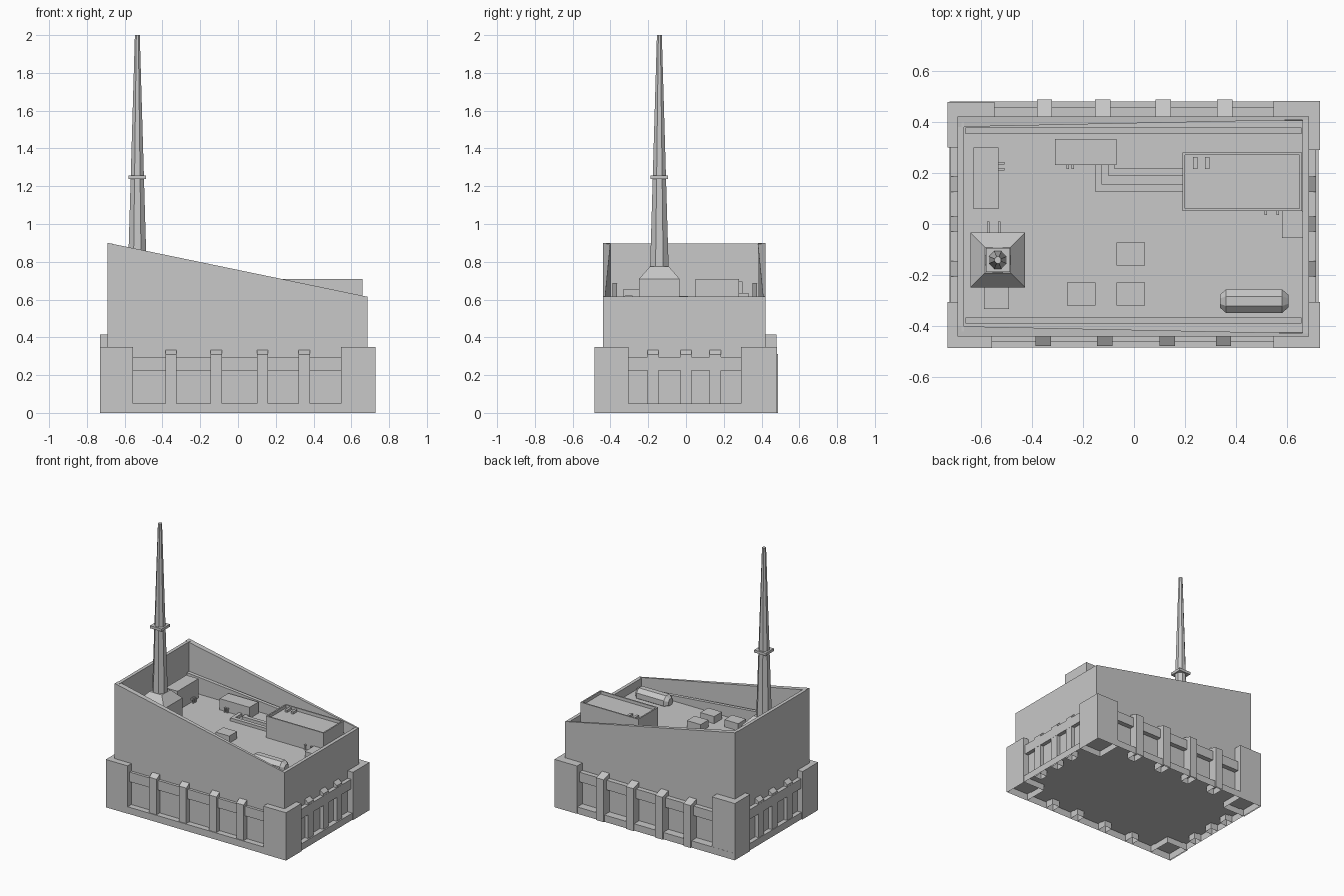
import bpy, bmesh, math
from mathutils import Vector, Matrix

cube = bpy.data.objects.get("Cube")
if cube:
    bpy.data.objects.remove(cube, do_unlink=True)

GREY = (0.58, 0.58, 0.58, 1)
mat = bpy.data.materials.new("concrete grey")
mat.use_nodes = True
mat.diffuse_color = GREY
mat.node_tree.nodes["Principled BSDF"].inputs["Base Color"].default_value = GREY


def finish(name, bm, hollow=False):
    bmesh.ops.recalc_face_normals(bm, faces=bm.faces)
    if hollow:
        bm.normal_update()
        under = [f for f in bm.faces if f.normal.z < -0.9]
        bmesh.ops.delete(bm, geom=under, context="FACES")
    me = bpy.data.meshes.new(name)
    bm.to_mesh(me)
    bm.free()
    me.materials.append(mat)
    ob = bpy.data.objects.new(name, me)
    bpy.context.scene.collection.objects.link(ob)
    return ob


def prism(name, pts, axis, a, b, hollow=False):
    """Extrude a profile along x (pts are y, z) or y (pts are x, z)."""
    bm = bmesh.new()
    place = (lambda p: (a, *p)) if axis == "x" else (lambda p: (p[0], a, p[1]))
    face = bm.faces.new([bm.verts.new(place(p)) for p in pts])
    new = bmesh.ops.extrude_face_region(bm, geom=[face])["geom"]
    move = Vector((b - a, 0, 0)) if axis == "x" else Vector((0, b - a, 0))
    bmesh.ops.translate(bm, vec=move, verts=[v for v in new if isinstance(v, bmesh.types.BMVert)])
    return finish(name, bm, hollow)


def box(name, x0, x1, y0, y1, z0, z1, hollow=False):
    return prism(name, [(x0, z0), (x1, z0), (x1, z1), (x0, z1)], "y", y0, y1, hollow)


def lathe(name, profile, sides, centre, turn=None):
    """Stack polygon rings of (radius, height) about z and cap the ends."""
    bm = bmesh.new()
    rings = []
    for r, h in profile:
        R = r / math.cos(math.pi / sides)
        angles = [(i + 0.5) * math.tau / sides for i in range(sides)]
        rings.append([bm.verts.new((R * math.cos(t), R * math.sin(t), h)) for t in angles])
    for lo, hi in zip(rings, rings[1:]):
        for i in range(sides):
            j = (i + 1) % sides
            bm.faces.new((lo[i], lo[j], hi[j], hi[i]))
    bm.faces.new(rings[0])
    bm.faces.new(rings[-1])
    if turn:
        bm.transform(turn)
    bm.transform(Matrix.Translation(centre))
    return finish(name, bm)


# Main hall: roof slab and four walls with a sloping rim
X0, X1, Y0, Y1 = -0.69, 0.685, -0.44, 0.42
BASE, FLOOR, HIGH, LOW = 0.045, 0.553, 0.9, 0.615


def long_wall(name, outer, inner):
    """Sloping wall whose rim thins towards the low end."""
    ob = prism(name, [(X0, BASE), (X1, BASE), (X1, LOW), (X0, HIGH)], "y", outer, inner)
    for v in ob.data.vertices:
        if v.co.x > 0 and v.co.z > FLOOR and abs(v.co.y - inner) < 0.001:
            v.co.y = outer + (inner - outer) * 0.3


box("roof_slab", X0 + 0.005, X1 - 0.005, Y0 + 0.005, Y1 - 0.005, BASE, FLOOR)
long_wall("front_wall", Y0, Y0 + 0.04)
long_wall("back_wall", Y1, Y1 - 0.04)
box("high_end_wall", X0, X0 + 0.025, Y0 + 0.02, Y1 - 0.02, BASE, HIGH - 0.003)
box("low_end_wall", X1 - 0.025, X1, Y0 + 0.002, Y1 - 0.002, BASE, LOW)

# Sloping rails along the inside of the long walls
for name, y in (("front_rail", -0.39), ("back_rail", 0.352)):
    prism(name, [(-0.66, FLOOR), (0.655, FLOOR), (0.655, 0.565), (-0.66, 0.685)], "y", y, y + 0.025)

# Plinth, open underneath
box("plinth", -0.722, 0.722, -0.483, 0.479, 0, 0.05, True)

# Corner blocks, open underneath
box("front_right_corner", -0.73, -0.555, -0.485, -0.305, 0, 0.35, True)
box("front_left_corner", 0.545, 0.728, -0.485, -0.305, 0, 0.35, True)
box("back_right_corner", -0.73, -0.545, 0.3, 0.478, 0, 0.415, True)
box("back_left_corner", 0.545, 0.728, 0.29, 0.481, 0, 0.35, True)

# Horizontal bands
box("front_band", -0.555, 0.545, -0.46, Y0, 0.225, 0.295)
box("back_band", -0.545, 0.545, Y1, 0.455, 0.225, 0.295)
box("right_band", -0.719, X0, -0.305, 0.3, 0.225, 0.295)
box("left_band", X1, 0.713, -0.305, 0.29, 0.225, 0.295)


# Buttresses with sloping tops, reaching the ground through the plinth
def buttress(name, wall_at, out_at, axis, centre):
    root = wall_at - math.copysign(0.03, wall_at)
    pts = [(root, 0), (out_at, 0), (out_at, 0.31), (wall_at, 0.332), (root, 0.332)]
    prism(name, pts, axis, centre - 0.03, centre + 0.03, True)


for c in (-0.355, -0.115, 0.13, 0.35):
    buttress("front_buttress", Y0, -0.477, "x", c)
for c in (-0.35, -0.122, 0.115, 0.355):
    buttress("back_buttress", Y1, 0.488, "x", c)
for c in (-0.175, 0.0, 0.155):
    buttress("left_buttress", X1, 0.712, "y", c)
    buttress("right_buttress", X0, -0.718, "y", c)

# Chimney: block, pyramid hood, tapering stack and square collar
C = Vector((-0.533, -0.141, 0))
lathe("chimney_base", [(0.107, FLOOR), (0.107, 0.71), (0.05, 0.775)], 4, C)
lathe("chimney_stack", [(0.049, 0.77), (0.013, 2.0)], 8, C)
lathe("chimney_collar", [(0.047, 1.237), (0.047, 1.256)], 4, C)

# Large plant room with a recessed top
plant = box("plant_room", 0.19, 0.658, 0.05, 0.28, FLOOR, 0.71)
bm = bmesh.new()
bm.from_mesh(plant.data)
bm.normal_update()
top = [f for f in bm.faces if f.normal.z > 0.9]
bmesh.ops.inset_region(bm, faces=top, thickness=0.014)
bmesh.ops.inset_region(bm, faces=top, thickness=0.0005)
bmesh.ops.translate(bm, vec=(0, 0, -0.022), verts=top[0].verts)
bm.to_mesh(plant.data)
bm.free()
for x in (0.23, 0.278):
    box("plant_vent", x, x + 0.018, 0.215, 0.262, 0.685, 0.705)

# Smaller rooftop boxes
box("back_unit", -0.31, -0.068, 0.23, 0.332, FLOOR, 0.635)
box("end_unit", -0.628, -0.53, 0.058, 0.3, FLOOR, 0.695)
box("chimney_unit", -0.588, -0.49, -0.332, -0.235, FLOOR, 0.655)
box("low_unit", 0.58, 0.66, -0.055, 0.05, FLOOR, 0.595)
for x, y in ((-0.263, -0.318), (-0.068, -0.318), (-0.068, -0.163)):
    box("roof_hatch", x, x + 0.112, y, y + 0.09, FLOOR, 0.605)

# Bent ducts between back unit and plant room
for x, y in ((-0.153, 0.128), (-0.102, 0.19)):
    box("duct_run", x, 0.19, y, y + 0.028, FLOOR, 0.575)
    box("duct_riser", x, x + 0.025, y, 0.23, FLOOR, 0.575)


# Small pipe stubs that leave a unit and drop to the roof
def stub(name, x, y, dx, dy, z):
    w = 0.005
    ex, ey = x + dx, y + dy
    box(name, min(x, ex) - w, max(x, ex) + w, min(y, ey) - w, max(y, ey) + w, z - 0.01, z)
    box(name + "_drop", ex - w, ex + w, ey - w, ey + w, FLOOR, z)


for x in (-0.26, -0.24):
    stub("back_unit_pipe", x, 0.23, 0, -0.01, 0.585)
for y in (0.215, 0.237):
    stub("end_unit_pipe", -0.53, y, 0.018, 0, 0.585)
for x in (0.515, 0.562):
    stub("plant_pipe", x, 0.05, 0, -0.01, 0.59)
for x in (-0.57, -0.528):
    stub("chimney_pipe", x, -0.035, 0, 0.04, 0.62)

# Horizontal tank with chamfered ends
lathe("tank", [(0.025, -0.134), (0.046, -0.11), (0.046, 0.11), (0.025, 0.134)], 8,
      Vector((0.47, -0.302, 0.575)), Matrix.Rotation(math.pi / 2, 4, "Y"))
